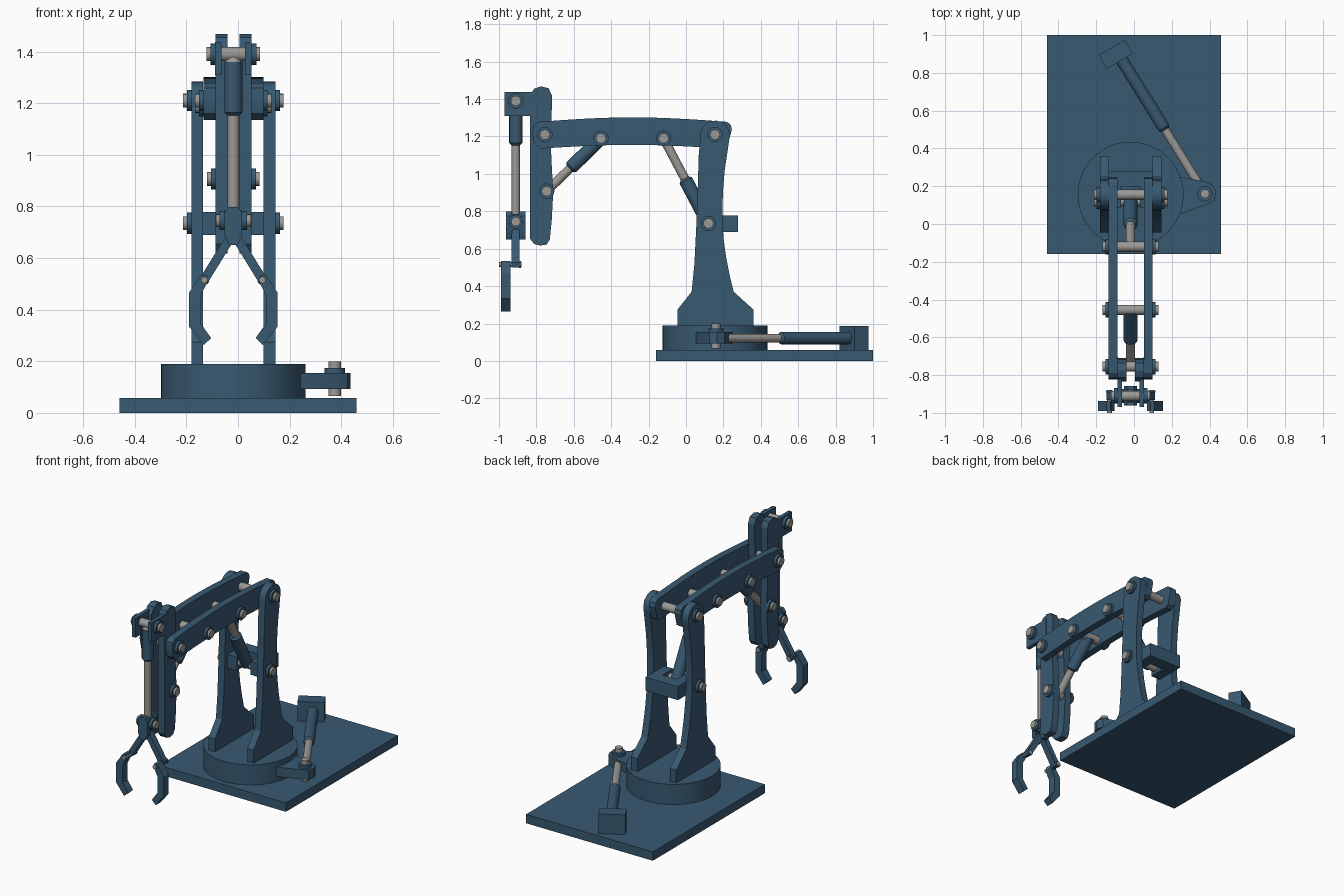
import bpy, bmesh, math
from mathutils import Vector

if "Cube" in bpy.data.objects:
    bpy.data.objects.remove(bpy.data.objects["Cube"])

CX = -0.018  # centre plane of the arm


def material(name, rgb):
    m = bpy.data.materials.new(name)
    m.diffuse_color = (*rgb, 1)
    m.use_nodes = True
    m.node_tree.nodes["Principled BSDF"].inputs["Base Color"].default_value = m.diffuse_color
    return m


BLUE = material("steel blue paint", (0.040, 0.100, 0.165))
GREY = material("bare metal", (0.33, 0.32, 0.305))


def finish(name, bm, mat, smooth=True):
    bmesh.ops.recalc_face_normals(bm, faces=bm.faces)
    me = bpy.data.meshes.new(name)
    bm.to_mesh(me)
    bm.free()
    me.materials.append(mat)
    ob = bpy.data.objects.new(name, me)
    bpy.context.collection.objects.link(ob)
    if smooth:
        bpy.ops.object.select_all(action='DESELECT')
        ob.select_set(True)
        bpy.context.view_layer.objects.active = ob
        bpy.ops.object.shade_smooth_by_angle(angle=math.radians(25))
    return ob


def plate(name, pts, axis, lo, hi, mat=BLUE):
    """Extrude a 2D outline along an axis from lo to hi."""
    place = {'x': lambda a, b, t: (t, a, b),
             'y': lambda a, b, t: (a, t, b),
             'z': lambda a, b, t: (a, b, t)}[axis]
    bm = bmesh.new()
    f = bm.faces.new([bm.verts.new(place(a, b, lo)) for a, b in pts])
    ext = bmesh.ops.extrude_face_region(bm, geom=[f])
    move = Vector(place(0, 0, hi - lo))
    bmesh.ops.translate(bm, vec=move, verts=[v for v in ext['geom'] if isinstance(v, bmesh.types.BMVert)])
    return finish(name, bm, mat)


def box(name, x0, x1, y0, y1, z0, z1):
    return plate(name, [(x0, y0), (x1, y0), (x1, y1), (x0, y1)], 'z', z0, z1)


def rod(name, p, q, r, mat, r2=None, seg=32):
    p, q = Vector(p), Vector(q)
    bm = bmesh.new()
    bmesh.ops.create_cone(bm, cap_ends=True, segments=seg, radius1=r,
                          radius2=r if r2 is None else r2, depth=(q - p).length)
    turn = (q - p).to_track_quat('Z', 'Y').to_matrix().to_4x4()
    bmesh.ops.transform(bm, matrix=turn, verts=bm.verts)
    bmesh.ops.translate(bm, vec=(p + q) / 2, verts=bm.verts)
    return finish(name, bm, mat)


def cross_pin(name, y, z, half, r=0.027, collar=0.041):
    """Pin across the arm with a collar at each side."""
    rod(name, (CX - half, y, z), (CX + half, y, z), r, GREY, seg=16)
    for s in (-1, 1):
        rod(name + "_collar", (CX + s * (half - 0.034), y, z),
            (CX + s * (half - 0.015), y, z), collar, BLUE)


def ram(name, start, split, end, r_barrel, r_rod):
    """Hydraulic cylinder: barrel from start to split, rod on to end."""
    s, m, e = Vector(start), Vector(split), Vector(end)
    d = (e - s).normalized()
    m = s + d * (m - s).dot(d)
    rod(name + "_barrel", s, m, r_barrel, BLUE)
    rod(name + "_barrel_lip", m, m + d * 0.012, r_barrel, BLUE, r_rod)
    rod(name + "_piston_rod", m - d * 0.02, e, r_rod, GREY, seg=24)


def pair(name, pts, lo, hi):
    """Side plates on both sides of the centre plane."""
    plate(name + "_right", pts, 'x', CX + lo, CX + hi)
    plate(name + "_left", pts, 'x', CX - hi, CX - lo)


def arc(cy, cz, r, a0, a1, n=10):
    return [(cy + r * math.cos(math.radians(a0 + (a1 - a0) * i / n)),
             cz + r * math.sin(math.radians(a0 + (a1 - a0) * i / n))) for i in range(n + 1)]


# Base and turntable
box("base_plate", -0.46, 0.46, -0.16, 1.0, 0, 0.058)
rod("turntable", (CX, 0.155, 0.055), (CX, 0.155, 0.19), 0.28, BLUE, seg=64)

# Slewing lug, pin, ram and anchor block
plate("slewing_lug", [(0.12, 0.275), (0.24, 0.25), (0.375, 0.225), (0.42, 0.205), (0.436, 0.165),
                      (0.425, 0.125), (0.395, 0.108), (0.27, 0.06), (0.15, 0.03)], 'z', 0.093, 0.155)
rod("slewing_pin", (0.375, 0.16, 0.066), (0.375, 0.16, 0.2), 0.024, GREY, seg=16)
rod("slewing_pin_collar", (0.375, 0.16, 0.155), (0.375, 0.16, 0.174), 0.04, BLUE)
ram("slewing_ram", (-0.075, 0.885, 0.122), (0.16, 0.51, 0.122), (0.375, 0.16, 0.122), 0.033, 0.023)
u = Vector((math.cos(math.radians(30)), math.sin(math.radians(30)))) * 0.08
v = Vector((-u.y, u.x)) * 0.53
c = Vector((-0.096, 0.898))
plate("anchor_block", [tuple(c + a * u + b * v) for a, b in ((-1, -1), (1, -1), (1, 1), (-1, 1))],
      'z', 0.055, 0.187)

# Upright columns
column = ([(-0.045, 0.185), (0.36, 0.185), (0.36, 0.275), (0.255, 0.37), (0.235, 0.45), (0.215, 0.55),
           (0.2, 0.66), (0.195, 0.78), (0.197, 0.9), (0.207, 1.02), (0.222, 1.12)]
          + arc(0.155, 1.205, 0.08, -20, 190)
          + [(0.068, 1.1), (0.062, 0.9), (0.055, 0.72), (0.045, 0.52), (0.03, 0.37), (-0.045, 0.275)])
pair("column", column, 0.117, 0.163)

# Cross bar with two cheeks around the lift ram
box("cross_bar", CX - 0.118, CX + 0.118, 0.195, 0.278, 0.69, 0.778)
for s in (-1, 1):
    a, b = sorted((CX + s * 0.05, CX + s * 0.118))
    box("cross_bar_cheek", a, b, 0.085, 0.2, 0.69, 0.778)

# Boom with gently arched top and bottom
top = [(-0.79 + 1.01 * i / 16, 1.278 + 0.024 * math.sin(math.pi * i / 16)) for i in range(17)]
low = [(0.2 - 0.98 * i / 16, 1.135 + 0.02 * math.sin(math.pi * i / 16)) for i in range(17)]
boom = top + [(0.24, 1.262), (0.245, 1.235), (0.222, 1.15)] + low + [(-0.81, 1.16), (-0.822, 1.21), (-0.815, 1.26)]
pair("boom", boom, 0.07, 0.116)

# Forearm with its forward hanger bracket
forearm = [(-0.812, 0.625), (-0.78, 0.617), (-0.745, 0.622), (-0.728, 0.65), (-0.718, 0.75), (-0.71, 0.9),
           (-0.718, 1.05), (-0.725, 1.2), (-0.718, 1.32), (-0.717, 1.42), (-0.735, 1.458),
           (-0.775, 1.468), (-0.812, 1.455), (-0.835, 1.42), (-0.835, 0.655)]
pair("forearm", forearm, 0.023, 0.07)
pair("hanger_bracket", [(-0.97, 1.31), (-0.78, 1.31), (-0.78, 1.437), (-0.97, 1.437)], 0.046, 0.0705)

# Joint pins
cross_pin("shoulder_pin", 0.155, 1.21, 0.195)
cross_pin("lift_ram_lower_pin", 0.12, 0.735, 0.195)
cross_pin("lift_ram_upper_pin", -0.12, 1.19, 0.148)
cross_pin("forearm_ram_upper_pin", -0.455, 1.19, 0.148)
cross_pin("elbow_pin", -0.755, 1.21, 0.148)
cross_pin("forearm_ram_lower_pin", -0.745, 0.907, 0.102)
cross_pin("hanger_pin", -0.91, 1.39, 0.104)
cross_pin("gripper_pin", -0.91, 0.745, 0.068, 0.025, 0.037)

# Arm rams
ram("lift_ram", (CX, 0.12, 0.735), (CX, 0.0, 0.965), (CX, -0.12, 1.19), 0.037, 0.024)
ram("forearm_ram", (CX, -0.455, 1.19), (CX, -0.612, 1.035), (CX, -0.745, 0.907), 0.037, 0.024)
ram("hanging_ram", (CX, -0.91, 1.36), (CX, -0.91, 1.165), (CX, -0.91, 0.745), 0.035, 0.023)
rod("hanging_ram_eye", (CX, -0.91, 1.355), (CX, -0.91, 1.39), 0.033, GREY, 0.02)

# Gripper head
head = [(CX - 0.016, 0.65), (CX + 0.016, 0.65), (CX + 0.034, 0.69), (CX + 0.034, 0.775),
        (CX + 0.018, 0.798), (CX - 0.018, 0.798), (CX - 0.034, 0.775), (CX - 0.034, 0.69)]
plate("gripper_head_front", head, 'y', -0.962, -0.93)
plate("gripper_head_back", head, 'y', -0.89, -0.858)
box("gripper_head_core", CX - 0.034, CX + 0.034, -0.935, -0.885, 0.7, 0.785)

# Two finger linkages, each a straight link, a hooked claw and a pivot
link = [(0.0, 0.665), (0.018, 0.7), (0.032, 0.68), (0.128, 0.525), (0.122, 0.5), (0.1, 0.503)]
claw = [(0.098, 0.512), (0.106, 0.535), (0.127, 0.533), (0.172, 0.465), (0.172, 0.335), (0.115, 0.263),
        (0.086, 0.29), (0.127, 0.347), (0.127, 0.455)]
for s, side in ((-1, "left"), (1, "right")):
    plate("finger_link_" + side, [(CX + s * x, z) for x, z in link], 'y', -0.932, -0.89)
    plate("claw_" + side, [(CX + s * x, z) for x, z in claw], 'y', -0.99, -0.938)
    x = CX + s * 0.112
    rod("claw_pivot_" + side, (x, -1.0, 0.515), (x, -0.88, 0.515), 0.013, GREY, seg=16)
    rod("claw_pivot_collar_" + side, (x, -0.892, 0.515), (x, -0.882, 0.515), 0.019, BLUE, seg=16)
